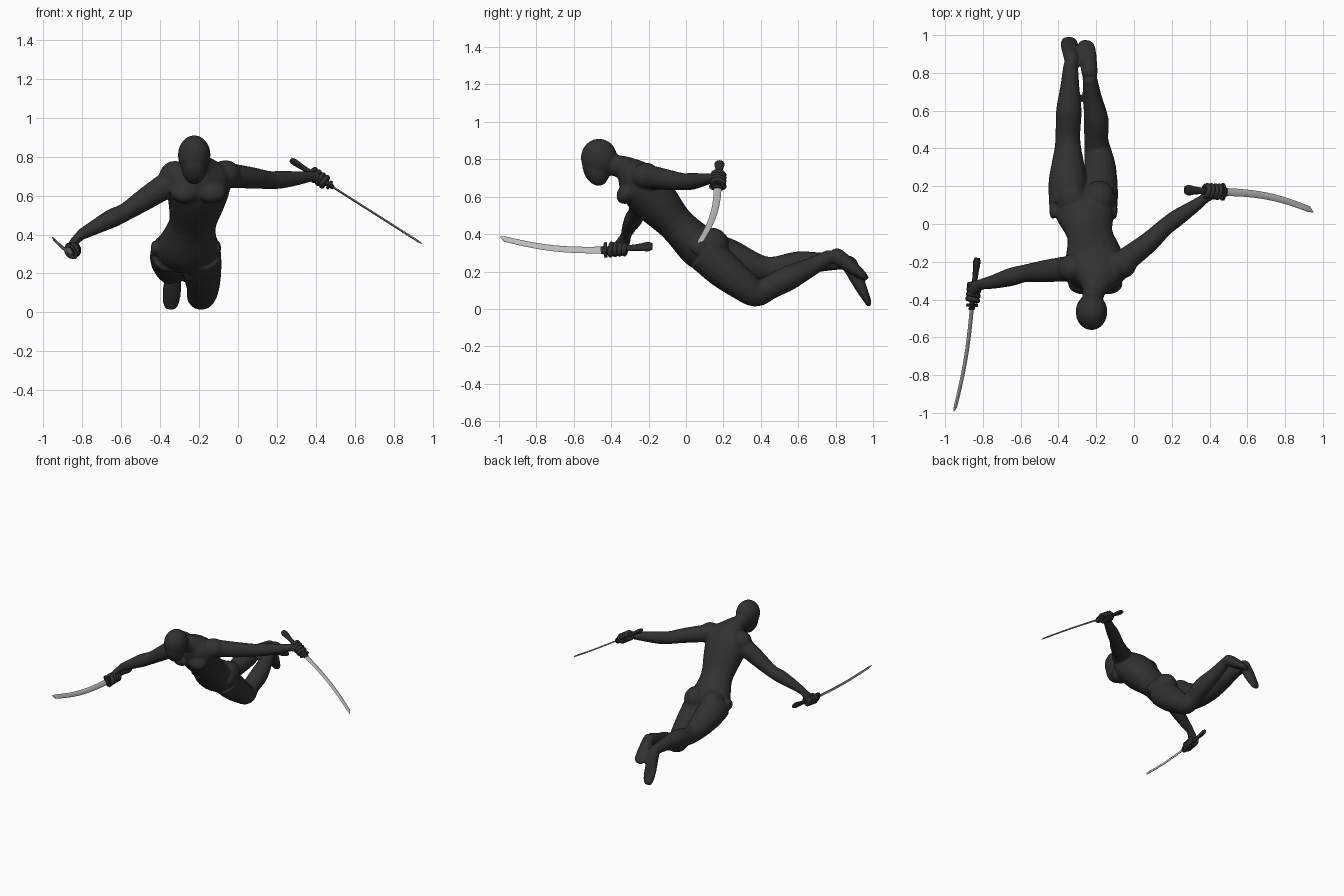
import bpy, bmesh, math
from mathutils import Vector, Matrix

if "Cube" in bpy.data.objects:
    bpy.data.objects.remove(bpy.data.objects["Cube"])


def material(name, rgb):
    m = bpy.data.materials.new(name)
    m.diffuse_color = (*rgb, 1)
    m.use_nodes = True
    m.node_tree.nodes["Principled BSDF"].inputs["Base Color"].default_value = m.diffuse_color
    return m


SUIT = material("charcoal suit", (0.03, 0.03, 0.03))
STEEL = material("blade steel", (0.5, 0.5, 0.5))
GRIP = material("dark grip", (0.025, 0.025, 0.025))


def spline(pts, steps):
    """Smooth path through points of any dimension."""
    p = [Vector(q) for q in pts]
    p = [2 * p[0] - p[1]] + p + [2 * p[-1] - p[-2]]
    out = []
    for i in range(1, len(p) - 2):
        a, b, c, d = p[i - 1:i + 3]
        for k in range(steps):
            t = k / steps
            out.append(0.5 * (2 * b + (c - a) * t + (2 * a - 5 * b + 4 * c - d) * t * t
                              + (3 * b - a - 3 * c + d) * t ** 3))
    return out + [p[-2]]


def loft(bm, sections, side, n=16, steps=4):
    """Tube of ellipses: each section is x, y, z, half width along side, half depth."""
    path = spline(sections, steps) if steps > 1 else [Vector(s) for s in sections]
    rings = []
    for i, s in enumerate(path):
        tangent = (path[min(i + 1, len(path) - 1)] - path[max(i - 1, 0)])
        tangent = Vector(tangent[:3]).normalized()
        w = Vector(side)
        w = (w - tangent * w.dot(tangent)).normalized()
        d = tangent.cross(w)
        rings.append([bm.verts.new(Vector(s[:3]) + w * s[3] * math.cos(2 * math.pi * k / n)
                                   + d * s[4] * math.sin(2 * math.pi * k / n)) for k in range(n)])
    for r, q in zip(rings, rings[1:]):
        for k in range(n):
            bm.faces.new((r[k], r[(k + 1) % n], q[(k + 1) % n], q[k]))
    bm.faces.new(rings[0][::-1])
    bm.faces.new(rings[-1])


def limb(bm, pts, side=(1, 0, 0)):
    loft(bm, [(x, y, z, r, r) for x, y, z, r in pts], side)


def blob(bm, centre, radii, tilt=0):
    m = Matrix.Translation(centre) @ Matrix.Rotation(tilt, 4, 'X') @ Matrix.Diagonal((*radii, 1))
    bmesh.ops.create_uvsphere(bm, u_segments=24, v_segments=16, radius=1, matrix=m)


def finish(bm, name, mat, smooth=None):
    bmesh.ops.recalc_face_normals(bm, faces=bm.faces)
    me = bpy.data.meshes.new(name)
    bm.to_mesh(me)
    bm.free()
    ob = bpy.data.objects.new(name, me)
    bpy.context.collection.objects.link(ob)
    me.materials.append(mat)
    bpy.context.view_layer.objects.active = ob
    ob.select_set(True)
    if smooth:
        bpy.ops.object.shade_smooth_by_angle(angle=math.radians(smooth))
    ob.select_set(False)
    return ob


# Body: overlapping volumes fused into one smooth skin
bm = bmesh.new()
# torso, hips to neck
loft(bm, [(-.265, .14, .26, .14, .09), (-.26, .07, .33, .16, .112), (-.235, -.05, .45, .122, .098),
          (-.215, -.15, .56, .145, .12), (-.205, -.225, .645, .165, .125), (-.2, -.28, .71, .15, .10),
          (-.205, -.325, .75, .085, .068), (-.215, -.37, .765, .058, .058),
          (-.225, -.44, .78, .055, .055)], (1, 0, 0), 24)
# head
blob(bm, (-.225, -.465, .808), (.084, .097, .102))
blob(bm, (-.225, -.482, .755), (.066, .07, .1), math.radians(18))
# shoulders, chest and seat muscles
blob(bm, (-.325, -.235, .70), (.08, .075, .078))
blob(bm, (-.065, -.215, .71), (.078, .075, .072))
for x in (-.275, -.135):
    blob(bm, (x, -.315, .62), (.075, .05, .065), math.radians(-40))
    blob(bm, (x - .055 if x < -.2 else x - .05, .135, .345), (.085, .095, .09))
# arms
limb(bm, [(-.29, -.23, .70, .07), (-.38, -.24, .645, .066), (-.48, -.25, .58, .058), (-.58, -.262, .515, .047),
          (-.65, -.28, .482, .049), (-.74, -.305, .435, .038), (-.815, -.32, .395, .028)], (0, 1, 0))
limb(bm, [(-.09, -.225, .71, .068), (-.01, -.165, .70, .062), (.08, -.095, .69, .055), (.16, -.02, .68, .047),
          (.225, .03, .682, .046), (.31, .088, .69, .036), (.375, .135, .698, .027)], (0, 0, 1))
# legs
limb(bm, [(-.19, .10, .30, .105), (-.185, .2, .21, .1), (-.18, .30, .13, .085), (-.19, .375, .085, .074),
          (-.2, .45, .115, .064), (-.2, .55, .165, .066), (-.22, .67, .225, .05), (-.235, .78, .285, .038)])
limb(bm, [(-.345, .10, .31, .105), (-.35, .22, .275, .103), (-.35, .33, .235, .085), (-.35, .41, .215, .07),
          (-.35, .48, .215, .066), (-.345, .60, .24, .068), (-.34, .72, .25, .052), (-.335, .85, .25, .038)])
# feet, heel to toe
loft(bm, [(-.235, .775, .305, .025, .02), (-.235, .795, .29, .042, .042), (-.24, .85, .25, .045, .042),
          (-.25, .91, .205, .05, .032), (-.255, .95, .175, .045, .022), (-.255, .97, .16, .025, .012)], (1, 0, 0))
loft(bm, [(-.33, .86, .28, .025, .02), (-.33, .87, .25, .038, .042), (-.335, .905, .18, .043, .04),
          (-.34, .94, .105, .048, .03), (-.345, .97, .045, .042, .02), (-.347, .98, .015, .025, .012)], (1, 0, 0))
# hip pads
for x in (-.43, -.105):
    blob(bm, (x, .07, .33), (.018, .045, .04))
# palms, wrist to knuckles
loft(bm, [(-.80, -.318, .402, .026, .026), (-.835, -.33, .37, .036, .024), (-.865, -.35, .325, .046, .02),
          (-.87, -.355, .30, .04, .014)], (0, 1, 0))
loft(bm, [(.36, .125, .698, .025, .025), (.395, .15, .70, .034, .024), (.425, .18, .69, .044, .022),
          (.435, .195, .685, .04, .014)], (-.8, 0, .55))
body = finish(bm, "body", SUIT)
re = body.modifiers.new("fuse", 'REMESH')
re.mode, re.voxel_size, re.use_smooth_shade = 'VOXEL', .008, True
sm = body.modifiers.new("soften", 'SMOOTH')
sm.factor, sm.iterations = .5, 7


def sword(tag, pommel, guard, tip, edge):
    """Curved blade, guard, flared grip and the fingers closed on it."""
    pommel, guard, tip = Vector(pommel), Vector(guard), Vector(tip)
    run = tip - guard
    w = Vector(edge)
    w = (w - run * w.dot(run) / run.length_squared).normalized()
    # blade, bowed toward its edge, ending in a slanted point on the spine side
    bm = bmesh.new()
    secs = []
    for i in range(13):
        t = i / 12 * .95
        secs.append((*(guard + run * t + w * .026 * math.sin(math.pi * t)), .021 - .005 * t, .0055))
    secs.append((*(tip - w * .008), .002, .001))
    loft(bm, secs, w, 8, 1)
    finish(bm, tag + "_blade", STEEL, 30)
    # guard plate and collar
    axis = (guard - pommel).normalized()
    bm = bmesh.new()
    loft(bm, [(*(guard - axis * .007), .046, .024), (*(guard + axis * .007), .046, .024)], w, 20, 1)
    loft(bm, [(*guard, .026, .014), (*(guard + axis * .025), .024, .011)], w, 12, 1)
    finish(bm, tag + "_guard", GRIP, 30)
    # flared grip
    bm = bmesh.new()
    loft(bm, [(*guard.lerp(pommel, t), a, b) for t, a, b in
              ((0, .02, .014), (.4, .017, .013), (.7, .02, .014), (.9, .028, .017), (1, .02, .012))], w, 12, 3)
    finish(bm, tag + "_grip", GRIP, 40)
    # fingers
    bm = bmesh.new()
    d = axis.cross(w)
    for k in range(4):
        c = guard - axis * (.03 + .025 * k)
        ring = [(*(c + w * .031 * math.cos(a) + d * .026 * math.sin(a)), .0135, .0135)
                for a in [i * math.pi / 8 for i in range(16)]]
        loft(bm, ring, axis, 10, 2)
    finish(bm, tag + "_fingers", SUIT, 60)


sword("right_sword", (-.83, -.18, .335), (-.857, -.43, .315), (-.952, -.995, .38), (.5, 0, -.85))
sword("left_sword", (.27, .18, .785), (.47, .17, .655), (.95, .07, .35), (0, 1, 0))
